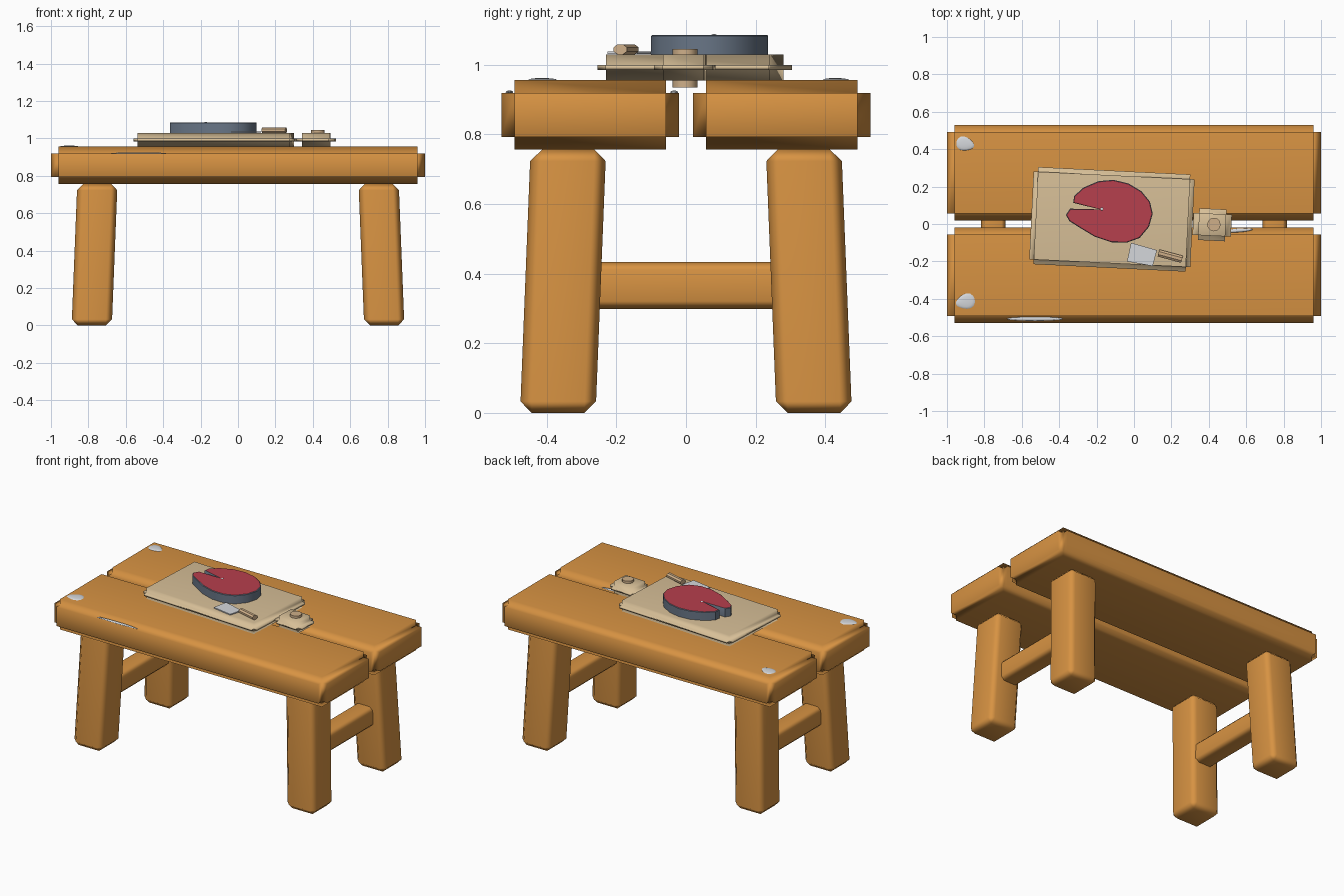
import bpy, bmesh, math
from mathutils import Matrix, Vector

cube = bpy.data.objects.get("Cube")
if cube:
    bpy.data.objects.remove(cube, do_unlink=True)


def material(name, rgb):
    m = bpy.data.materials.new(name)
    m.use_nodes = True
    m.diffuse_color = (*rgb, 1)
    m.node_tree.nodes["Principled BSDF"].inputs["Base Color"].default_value = (*rgb, 1)
    return m


WOOD = material("orange wood", (0.68, 0.29, 0.055))
PALE = material("pale board wood", (0.68, 0.52, 0.31))
GRIP = material("grip wood", (0.62, 0.43, 0.25))
MEAT = material("red meat", (0.47, 0.05, 0.075))
SKIN = material("blue grey skin", (0.14, 0.18, 0.24))
SILVER = material("silver", (0.66, 0.68, 0.71))


def finish(bm, name, mats, loc=(0, 0, 0), turn=0, angle=None):
    """Turn a bmesh into a shaded object, rotated about z."""
    bmesh.ops.recalc_face_normals(bm, faces=bm.faces[:])
    me = bpy.data.meshes.new(name)
    bm.to_mesh(me)
    bm.free()
    for m in mats:
        me.materials.append(m)
    ob = bpy.data.objects.new(name, me)
    bpy.context.collection.objects.link(ob)
    ob.location = loc
    ob.rotation_euler.z = math.radians(turn)
    bpy.ops.object.select_all(action="DESELECT")
    ob.select_set(True)
    bpy.context.view_layer.objects.active = ob
    if angle is None:
        bpy.ops.object.shade_smooth()
        ob.modifiers.new("weighted", "WEIGHTED_NORMAL")
    else:
        bpy.ops.object.shade_smooth_by_angle(angle=math.radians(angle))
    return ob


def box(size):
    bm = bmesh.new()
    bmesh.ops.create_cube(bm, size=1)
    bmesh.ops.scale(bm, vec=size, verts=bm.verts)
    return bm


def stepped_block(name, mat, size, step, loc, turn=0):
    """Core box whose six faces are pushed out, leaving square steps at every edge."""
    bm = box([s - 2 * t for s, t in zip(size, step)])
    bm.normal_update()
    for f in bmesh.ops.extrude_discrete_faces(bm, faces=bm.faces[:])["faces"]:
        c = f.calc_center_median()
        axis = max(range(3), key=lambda i: abs(f.normal[i]))
        push = Vector()
        push[axis] = math.copysign(step[axis], c[axis])
        bmesh.ops.translate(bm, vec=push, verts=f.verts[:])
    return finish(bm, name, [mat], loc, turn)


def bevelled_box(name, mat, size, width, loc, lean=(0, 0), turn=0):
    """Chamfered box; lean shifts the bottom sideways against the top."""
    bm = box(size)
    bmesh.ops.bevel(bm, geom=bm.edges[:], offset=width, segments=1,
                    profile=0.5, affect="EDGES")
    for v in bm.verts:
        t = v.co.z / size[2]
        v.co.x -= lean[0] * t
        v.co.y -= lean[1] * t
    return finish(bm, name, [mat], loc, turn)


def scale_flake(name, loc, half, turn=0, taper=0.0):
    """Flattened dome, optionally narrowing toward its local +x end."""
    bm = bmesh.new()
    bmesh.ops.create_uvsphere(bm, u_segments=16, v_segments=8, radius=1)
    for v in bm.verts:
        v.co.y *= 1 - taper * v.co.x
    bmesh.ops.scale(bm, vec=half, verts=bm.verts)
    return finish(bm, name, [SILVER], loc, turn, 60)


def prism(name, mats, points, z0, z1, rim=0.0, angle=35):
    """Extruded outline; with a rim, the inset top takes the second material."""
    bm = bmesh.new()
    base = bm.faces.new([bm.verts.new((x, y, z0)) for x, y in points])
    ext = bmesh.ops.extrude_face_region(bm, geom=[base])["geom"]
    verts = [g for g in ext if isinstance(g, bmesh.types.BMVert)]
    bmesh.ops.translate(bm, vec=(0, 0, z1 - z0), verts=verts)
    if not any(len(f.verts) == len(points) and f.calc_center_median().z < z0 + 1e-4
               for f in bm.faces):
        bm.faces.new([v for v in bm.verts if v.co.z < z0 + 1e-4])
    bmesh.ops.recalc_face_normals(bm, faces=bm.faces[:])
    if rim:
        top = [f for f in bm.faces if f.normal.z > 0.9]
        bmesh.ops.inset_region(bm, faces=top, thickness=rim, depth=0.003)
        for f in top:
            f.material_index = 1
    return finish(bm, name, mats, angle=angle)


# Table top: two thick planks
for name, y in (("front_plank", -0.275), ("back_plank", 0.275)):
    stepped_block(name, WOOD, (2.0, 0.51, 0.20), (0.04, 0.037, 0.037), (0, y, 0.856))

# Splayed legs and the rails that join them
for sx, side in ((1, "left"), (-1, "right")):
    for sy, end in ((-1, "front"), (1, "back")):
        bevelled_box(f"{end}_{side}_leg", WOOD, (0.215, 0.217, 0.756), 0.033,
                     (sx * 0.767, sy * 0.353, 0.378), (sx * 0.03, sy * 0.03))
    bevelled_box(f"{side}_rail", WOOD, (0.13, 0.60, 0.134), 0.022, (sx * 0.752, 0, 0.366))

# Cutting board with its grip block and hanging peg
stepped_block("cutting_board", PALE, (0.862, 0.52, 0.075), (0.024, 0.025, 0.03),
              (-0.118, 0.025, 0.992), -2.8)
stepped_block("board_grip", PALE, (0.205, 0.17, 0.075), (0.03, 0.026, 0.03),
              (0.418, -0.004, 0.992), -2.8)
bm = bmesh.new()
bmesh.ops.create_cone(bm, cap_ends=True, segments=12, radius1=0.036, radius2=0.036, depth=0.11)
finish(bm, "grip_peg", [GRIP], (0.427, -0.003, 0.99), 0, 40)

# Fish steak with a slit on its right side
steak = [(-0.18, 0.078), (-0.342, 0.082), (-0.364, 0.048), (-0.345, 0.015), (-0.29, -0.02),
         (-0.21, -0.068), (-0.12, -0.098), (-0.04, -0.10), (0.03, -0.075), (0.08, -0.015),
         (0.10, 0.055), (0.085, 0.12), (0.04, 0.175), (-0.03, 0.217), (-0.11, 0.236),
         (-0.19, 0.229), (-0.27, 0.195), (-0.32, 0.15), (-0.325, 0.113)]
prism("fish_steak", [SKIN, MEAT], steak, 1.028, 1.083, rim=0.004)
scale_flake("steak_bone", (-0.172, 0.08, 1.085), (0.008, 0.008, 0.003))

# Cleaver lying on the board
prism("cleaver_blade", [SILVER],
      [(-0.037, -0.20), (0.10, -0.225), (0.123, -0.14), (-0.016, -0.10)], 1.031, 1.038)
bm = bmesh.new()
bmesh.ops.create_cone(bm, cap_ends=True, segments=8, radius1=0.021, radius2=0.021, depth=0.13)
bmesh.ops.transform(bm, matrix=Matrix.Rotation(math.pi / 2, 4, "Y")
                    @ Matrix.Rotation(math.pi / 8, 4, "Z"), verts=bm.verts)
bmesh.ops.scale(bm, vec=(1, 1, 0.75), verts=bm.verts)
finish(bm, "cleaver_handle", [GRIP], (0.194, -0.172, 1.044), -15, 30)

# Loose fish scales on the table
scale_flake("back_corner_scale", (-0.902, 0.428, 0.956), (0.049, 0.036, 0.006), -15, 0.3)
scale_flake("front_corner_scale", (-0.902, -0.415, 0.956), (0.052, 0.04, 0.006), 195, 0.3)
scale_flake("front_edge_scale", (-0.53, -0.507, 0.92), (0.15, 0.011, 0.006))
scale_flake("gap_scale", (0.56, -0.034, 0.92), (0.075, 0.01, 0.006), 4)
